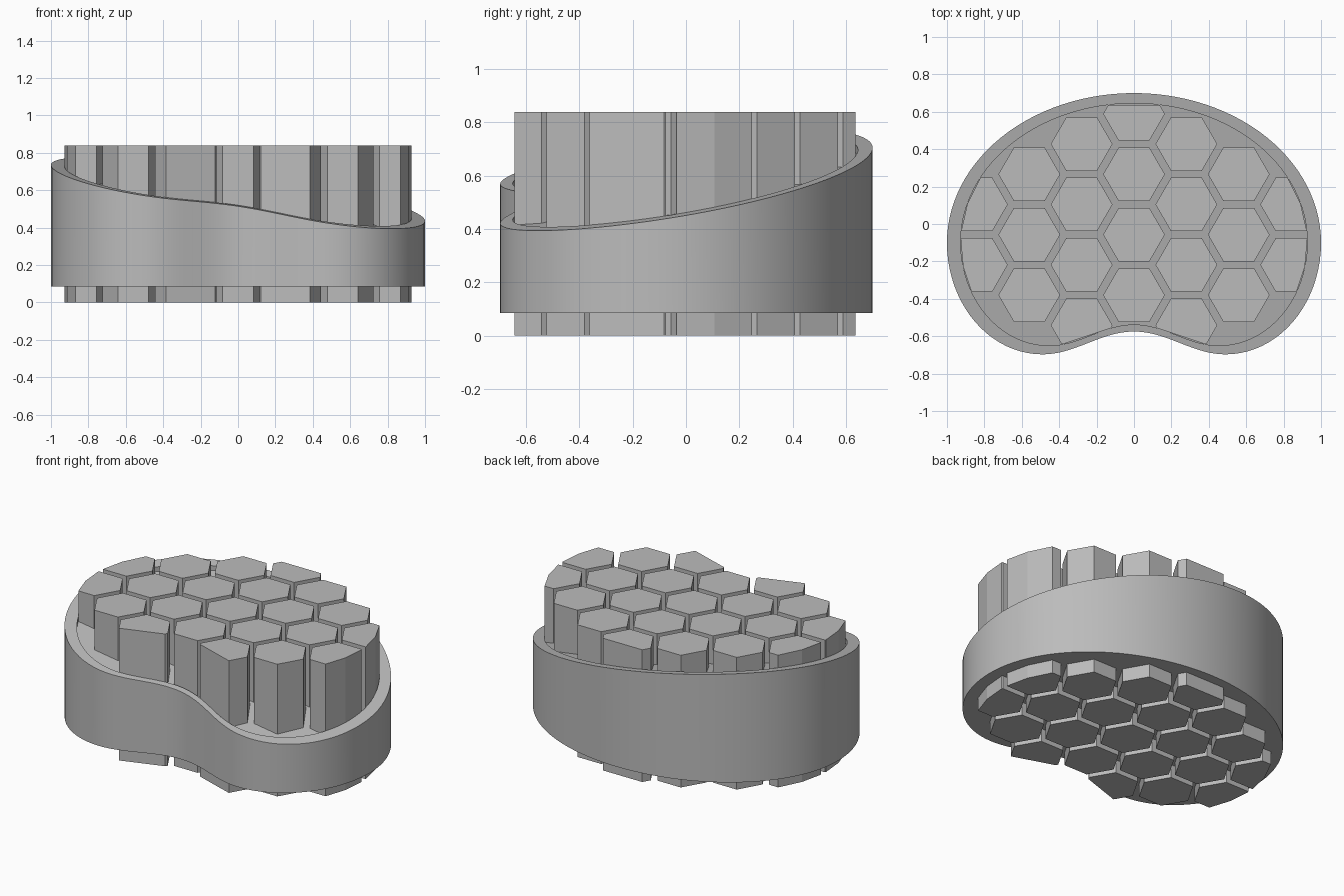
import bpy, bmesh, math

if "Cube" in bpy.data.objects:
    bpy.data.objects.remove(bpy.data.objects["Cube"])

grey = bpy.data.materials.new("plain grey")
grey.diffuse_color = (0.5, 0.5, 0.5, 1)
grey.use_nodes = True
grey.node_tree.nodes["Principled BSDF"].inputs["Base Color"].default_value = grey.diffuse_color

INNER, SHIFT = 0.927, -0.004      # inner outline = scaled outer outline
R, DX, DY = 0.165, 0.28, 0.323    # hexagon radius, column and row pitch
RECESS = 0.03


def half_outline():
    """Right half of the kidney, from back centre to front notch."""
    pts = []
    for i in range(29):                              # back half-ellipse
        a = math.pi / 2 * (1 - i / 28)
        pts.append((math.cos(a), -0.1 + 0.8 * math.sin(a)))
    for i in range(1, 21):                           # rounded front lobe
        a = math.pi / 2 * i / 20
        pts.append((0.49 + 0.51 * math.cos(a), -0.1 - 0.597 * math.sin(a)))
    for i in range(1, 17):                           # dip into the notch
        t = i / 16
        pts.append((0.49 * (1 - t), -0.697 + 0.061 * (1 - math.cos(math.pi * t))))
    return pts


half = half_outline()
outer = half + [(-x, y) for x, y in half[-2:0:-1]]
outer.reverse()                                      # counter-clockwise
inner = [(x * INNER, y * INNER + SHIFT) for x, y in outer]


def slope(x, y):
    return 0.60 - 0.15 * x + 0.15 * y


def finish(bm, name, smooth):
    bmesh.ops.recalc_face_normals(bm, faces=bm.faces)
    me = bpy.data.meshes.new(name)
    bm.to_mesh(me)
    bm.free()
    me.materials.append(grey)
    ob = bpy.data.objects.new(name, me)
    bpy.context.collection.objects.link(ob)
    if smooth:
        bpy.ops.object.select_all(action='DESELECT')
        ob.select_set(True)
        bpy.context.view_layer.objects.active = ob
        bpy.ops.object.shade_smooth_by_angle(angle=math.radians(30))


# kidney-shaped tray: flat underside, slanted rim, shallow slanted recess
bm = bmesh.new()
loops = [[bm.verts.new((x, y, 0.085)) for x, y in outer],
         [bm.verts.new((x, y, slope(x, y))) for x, y in outer],
         [bm.verts.new((x, y, slope(x, y))) for x, y in inner],
         [bm.verts.new((x, y, slope(x, y) - RECESS)) for x, y in inner]]
n = len(outer)
for a, b in zip(loops, loops[1:]):
    for i in range(n):
        j = (i + 1) % n
        bm.faces.new((a[i], a[j], b[j], b[i]))
bm.faces.new(loops[0][::-1])
bm.faces.new(loops[3])
finish(bm, "kidney_tray", True)


def inside(p):
    hit = False
    for (x1, y1), (x2, y2) in zip(inner, inner[1:] + inner[:1]):
        if (y1 > p[1]) != (y2 > p[1]) and p[0] < x1 + (p[1] - y1) * (x2 - x1) / (y2 - y1):
            hit = not hit
    return hit


def edge_point(p, q):
    """Point where the line from p (inside) to q (outside) meets the outline."""
    for _ in range(30):
        m = ((p[0] + q[0]) / 2, (p[1] + q[1]) / 2)
        p, q = (m, q) if inside(m) else (p, m)
    return p


def clipped_hexagon(cx, cy):
    c = [(cx + R * math.cos(math.pi / 3 * k), cy + R * math.sin(math.pi / 3 * k)) for k in range(6)]
    start = next(k for k in range(6) if inside(c[k]))
    c = c[start:] + c[:start]
    pts, leave = [], None
    for p, q in zip(c, c[1:] + c[:1]):
        if inside(p):
            pts.append(p)
        if inside(p) and not inside(q):
            leave = edge_point(p, q)
            pts.append(leave)
        elif inside(q) and not inside(p):
            back = edge_point(q, p)
            m = ((leave[0] + back[0]) / 2, (leave[1] + back[1]) / 2)
            if abs(cx) > 0.7:                        # extra corner on the rounded ends
                pts.append(edge_point(m, (m[0] * 1.3, m[1] * 1.3)))
            pts.append(back)
    return pts


# hexagonal columns passing through the tray, trimmed to the inner outline
bm = bmesh.new()
columns = {0: range(-1, 3), 1: range(-1, 3), 2: range(-1, 2), 3: range(0, 2)}
for col, rows in columns.items():
    for side in ((1,) if col == 0 else (1, -1)):
        for row in rows:
            cy = -0.057 + row * DY - (DY / 2 if col % 2 else 0)
            pts = clipped_hexagon(side * col * DX, cy)
            low = [bm.verts.new((x, y, 0)) for x, y in pts]
            top = [bm.verts.new((x, y, 0.84)) for x, y in pts]
            bm.faces.new(low[::-1])
            bm.faces.new(top)
            for i in range(len(pts)):
                j = (i + 1) % len(pts)
                bm.faces.new((low[i], low[j], top[j], top[i]))
finish(bm, "hexagon_columns", False)
